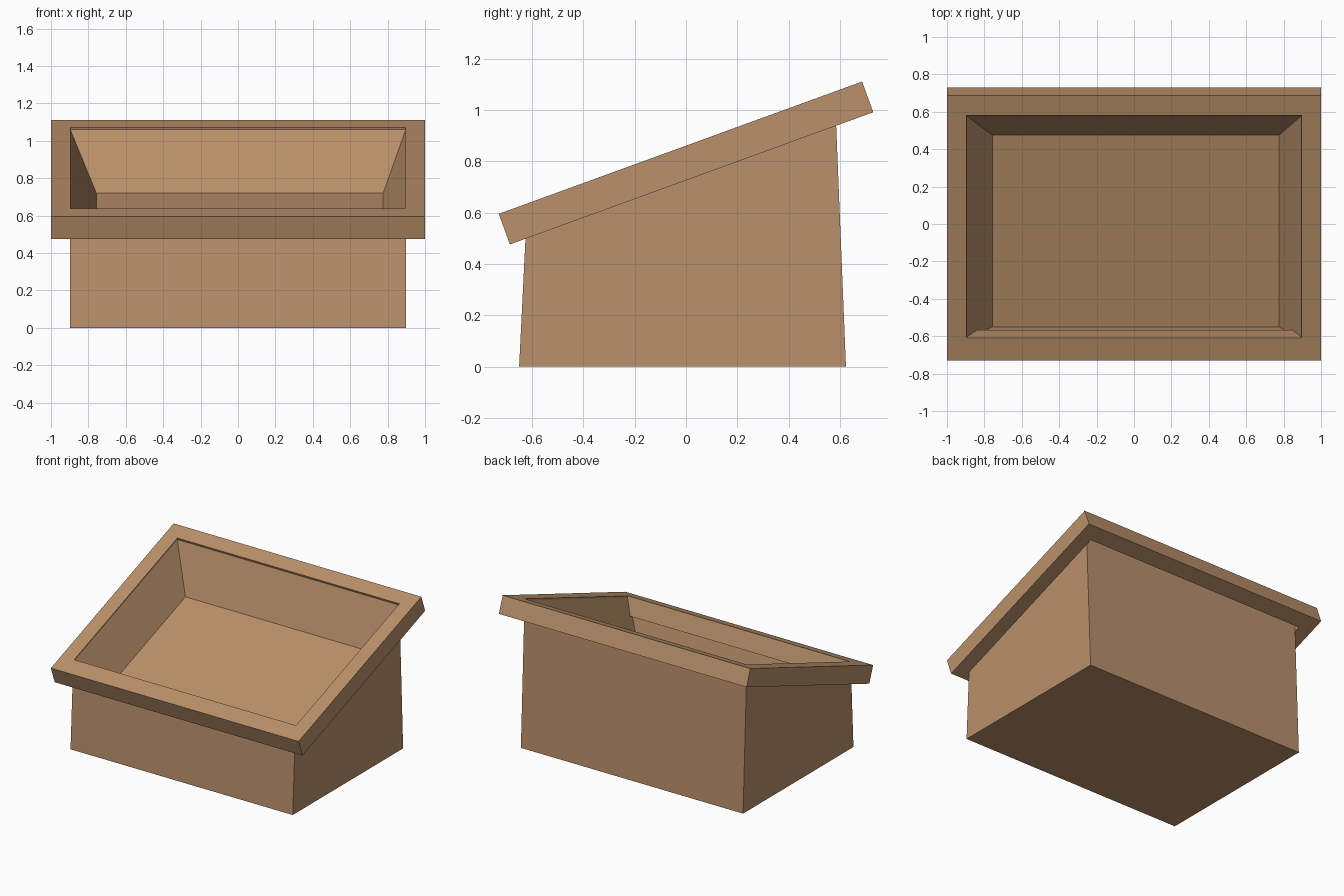
import bpy, math
from mathutils import Vector

if "Cube" in bpy.data.objects:
    bpy.data.objects.remove(bpy.data.objects["Cube"])

TILT = math.radians(20)
CZ = 0.793  # height of the slab centre

mat = bpy.data.materials.new("brown_wood")
mat.diffuse_color = (0.491, 0.283, 0.147, 1)
mat.use_nodes = True
mat.node_tree.nodes["Principled BSDF"].inputs["Base Color"].default_value = mat.diffuse_color


def tilted(x, u, n):
    """Point in the tilted frame: u runs up the slope, n is normal to it."""
    c, s = math.cos(TILT), math.sin(TILT)
    return Vector((x, u * c - n * s, CZ + u * s + n * c))


def ring(x0, x1, front, back):
    """Four corners: front pair then back pair, given (y, z) points."""
    return [(x0, *front), (x1, *front), (x1, *back), (x0, *back)]


def slope_ring(x0, x1, u0, u1, n):
    return [tilted(x0, u0, n), tilted(x1, u0, n), tilted(x1, u1, n), tilted(x0, u1, n)]


def loft(name, rings, caps=False, closed=False):
    verts = [v for r in rings for v in r]
    faces = []
    k = len(rings)
    for i in range(k if closed else k - 1):
        a, b = 4 * i, 4 * ((i + 1) % k)
        for j in range(4):
            m = (j + 1) % 4
            faces.append((a + j, a + m, b + m, b + j))
    if caps:
        faces.append((3, 2, 1, 0))
        faces.append(tuple(4 * (k - 1) + j for j in range(4)))
    me = bpy.data.meshes.new(name)
    me.from_pydata(verts, [], faces)
    me.materials.append(mat)
    ob = bpy.data.objects.new(name, me)
    bpy.context.collection.objects.link(ob)
    return ob


# body: tapered outer walls, sharp rim, hollow basin with sloping floor
loft("box_body", [
    ring(-0.897, 0.897, (-0.65, 0.0), (0.623, 0.0)),
    ring(-0.897, 0.897, (-0.619, 0.625), (0.58, 1.061)),
    ring(-0.757, 0.776, (-0.55, 0.347), (0.475, 0.72)),
], caps=True)

# tilted rectangular frame around the opening
T = 0.0635
loft("top_frame", [
    slope_ring(-1, 1, -0.753, 0.753, -T),
    slope_ring(-1, 1, -0.753, 0.753, T),
    slope_ring(-0.896, 0.896, -0.626, 0.641, T),
    slope_ring(-0.896, 0.896, -0.626, 0.641, -T),
], closed=True)
